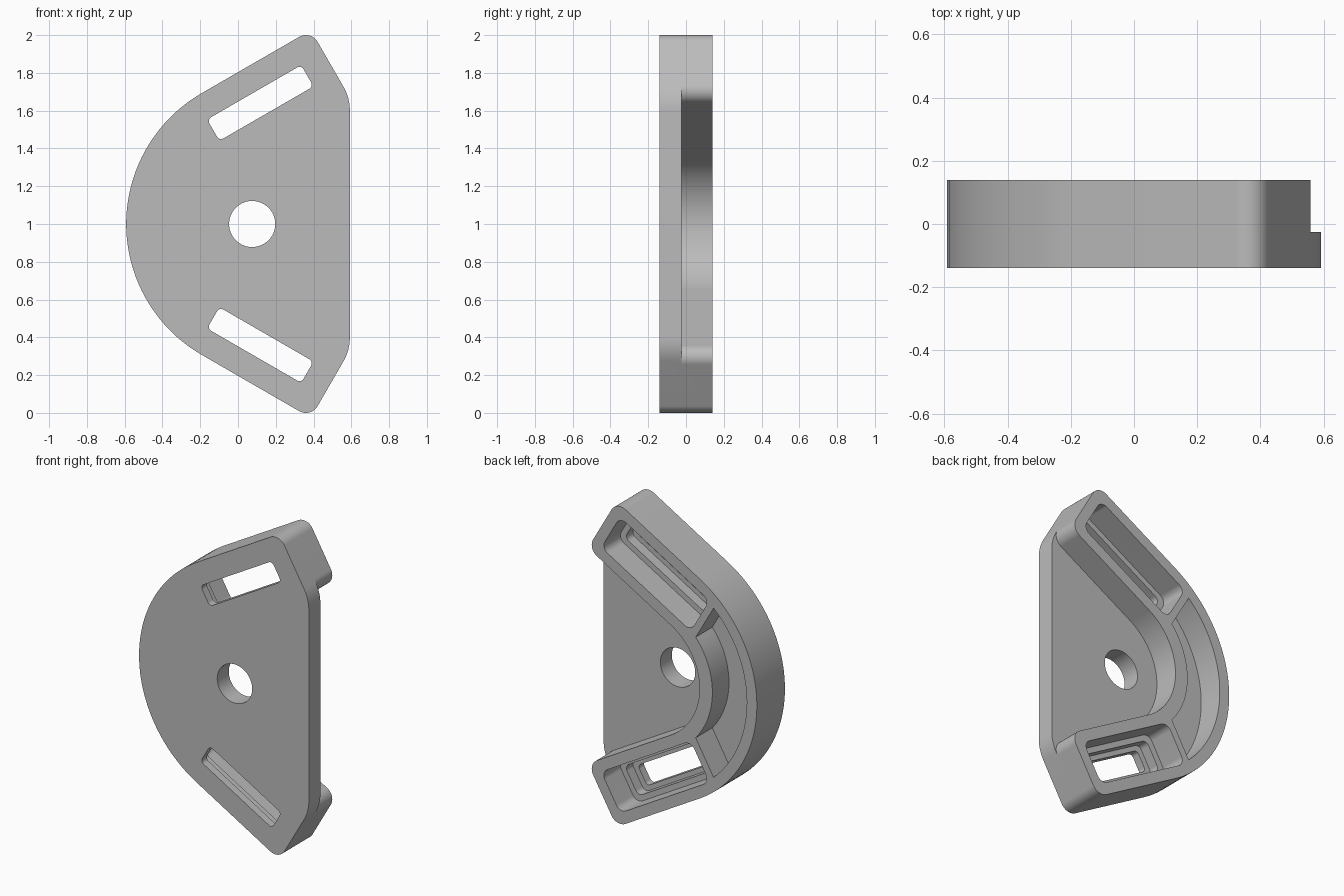
import bpy, bmesh, math
from mathutils import Vector

if "Cube" in bpy.data.objects:
    bpy.data.objects.remove(bpy.data.objects["Cube"])

CX, RIGHT = 0.208, 0.592          # centre of the big arc, straight edge
FRONT, FLOOR, BACK = -0.14, -0.025, 0.14
ARM_END, OUTER, INNER = 0.667, 0.8, 0.4
C, S = math.cos(math.pi / 6), 0.5


def arm(u, v, side=1, r=0.0):
    """Point in arm coordinates: u along the arm, v across it, r = fillet."""
    return (CX + C * u - S * v, 1 + side * (S * u + C * v), r)


def rounded(points):
    """Polygon with a fillet radius at each corner."""
    out = []
    for i, (x, z, r) in enumerate(points):
        p = Vector((x, z))
        a = (Vector(points[i - 1][:2]) - p).normalized()
        b = (Vector(points[(i + 1) % len(points)][:2]) - p).normalized()
        if r == 0:
            new = [p]
        else:
            half = a.angle(b) / 2
            centre = p + (a + b).normalized() * (r / math.sin(half))
            start = p + a * (r / math.tan(half)) - centre
            turn = math.pi - 2 * half
            sign = 1 if a.x * b.y - a.y * b.x < 0 else -1
            n = max(3, int(math.degrees(turn) / 3))
            new = []
            for k in range(n + 1):
                t = sign * turn * k / n
                new.append(centre + Vector((start.x * math.cos(t) - start.y * math.sin(t),
                                            start.x * math.sin(t) + start.y * math.cos(t))))
        for q in new:
            if not out or (q - out[-1]).length > 1e-5:
                out.append(q)
    return out


def prism(name, outline, y0, y1):
    """Extrude an x-z outline from y0 to y1."""
    bm = bmesh.new()
    face = bm.faces.new([bm.verts.new((p[0], y0, p[1])) for p in outline])
    ext = bmesh.ops.extrude_face_region(bm, geom=[face])
    moved = [g for g in ext["geom"] if isinstance(g, bmesh.types.BMVert)]
    bmesh.ops.translate(bm, verts=moved, vec=(0, y1 - y0, 0))
    bmesh.ops.recalc_face_normals(bm, faces=bm.faces)
    mesh = bpy.data.meshes.new(name)
    bm.to_mesh(mesh)
    bm.free()
    obj = bpy.data.objects.new(name, mesh)
    bpy.context.collection.objects.link(obj)
    return obj


def arm_box(u0, u1, v0, v1, r, side):
    """Rounded rectangle lying along one arm."""
    return rounded([arm(u, v, side, r) for u, v in
                    ((u0, v0), (u1, v0), (u1, v1), (u0, v1))])


def circle(x, z, r, a0, a1, n):
    angles = [math.radians(a0 + (a1 - a0) * k / n) for k in range(n + 1)]
    return [(x + r * math.cos(a), z + r * math.sin(a)) for a in angles]


# Body: full outline through the whole depth
knee = (CX + C * ARM_END - RIGHT) / S
knee_z = arm(ARM_END, knee)[1]
body = prism("bracket_body", rounded([
    (CX - OUTER / S, 1, OUTER),
    arm(ARM_END, OUTER, 1, 0.072),
    (RIGHT, knee_z, 0.25),
    (RIGHT, 2 - knee_z, 0.25),
    arm(ARM_END, OUTER, -1, 0.072)]), FRONT, BACK)

cutters = []

# Recess between the two arms, leaving the front plate
cutters.append(prism("recess_cutter", rounded([
    (CX - INNER / S, 1, INNER),
    arm(ARM_END, INNER, 1, 0.072), arm(ARM_END, INNER + 0.072), arm(1, INNER + 0.072),
    arm(1, INNER + 0.072, -1), arm(ARM_END, INNER + 0.072, -1),
    arm(ARM_END, INNER, -1, 0.072)]), FLOOR, 0.3))

# Round centre hole
cutters.append(prism("hole_cutter", circle(0.075, 1, 0.122, 0, 355, 71), -0.3, 0.3))

# Strap slots with a stepped pocket behind each
for side in (1, -1):
    cutters.append(prism("pocket_cutter", arm_box(-0.12, 0.6, 0.47, 0.73, 0.05, side), FLOOR, 0.3))
    cutters.append(prism("step_cutter", arm_box(-0.08, 0.565, 0.505, 0.695, 0.035, side), -0.09, 0.25))
    cutters.append(prism("slot_cutter", arm_box(-0.045, 0.53, 0.535, 0.665, 0.025, side), -0.3, 0.2))

# Curved pocket in the rim between the arms
trim_out = math.degrees(math.asin(0.165 / 0.73))
trim_in = math.degrees(math.asin(0.165 / 0.49))
cutters.append(prism("rim_pocket_cutter",
                     circle(CX, 1, 0.73, 120 + trim_out, 240 - trim_out, 32)
                     + circle(CX, 1, 0.49, 240 - trim_in, 120 + trim_in, 28), FLOOR, 0.3))

# Cut everything out of the body
bpy.context.view_layer.objects.active = body
for cutter in cutters:
    cutter.hide_render = True
    mod = body.modifiers.new("cut", "BOOLEAN")
    mod.operation, mod.solver, mod.object = "DIFFERENCE", "EXACT", cutter
    bpy.ops.object.modifier_apply(modifier=mod.name)
for cutter in cutters:
    bpy.data.objects.remove(cutter)

# Plain grey finish
grey = bpy.data.materials.new("plain_grey")
grey.use_nodes = True
colour = (0.5, 0.5, 0.5, 1)
grey.diffuse_color = colour
grey.node_tree.nodes["Principled BSDF"].inputs["Base Color"].default_value = colour
body.data.materials.clear()
body.data.materials.append(grey)

bpy.ops.object.select_all(action="DESELECT")
body.select_set(True)
bpy.ops.object.shade_smooth_by_angle(angle=math.radians(25))
